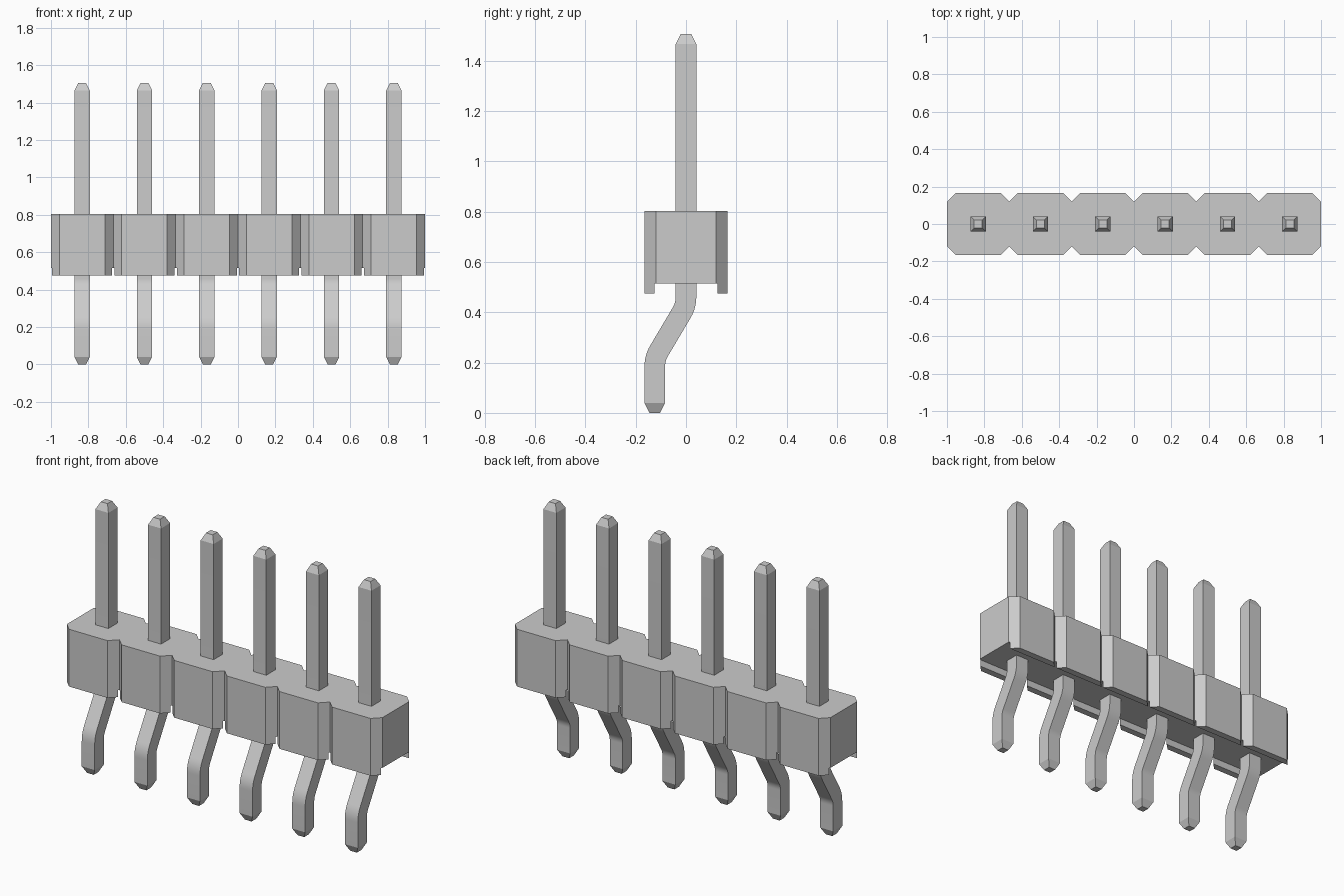
import bpy, bmesh, math

default = bpy.data.objects.get("Cube")
if default:
    bpy.data.objects.remove(default, do_unlink=True)

COUNT = 6
PITCH = 2 / COUNT
grey = bpy.data.materials.new("light_grey")
grey.use_nodes = True
grey.diffuse_color = (0.6, 0.6, 0.6, 1)
grey.node_tree.nodes["Principled BSDF"].inputs["Base Color"].default_value = (0.6, 0.6, 0.6, 1)


def add_object(name, mesh):
    obj = bpy.data.objects.new(name, mesh)
    bpy.context.collection.objects.link(obj)
    return obj


def finish(bm, name):
    bmesh.ops.recalc_face_normals(bm, faces=bm.faces)
    mesh = bpy.data.meshes.new(name)
    bm.to_mesh(mesh)
    bm.free()
    mesh.materials.append(grey)
    return mesh


# Housing: strip of chamfered blocks, extruded upwards
DEPTH, CHAMFER, BASE, TOP = 0.165, 0.045, 0.475, 0.803
front = [(-1, CHAMFER - DEPTH)]
for i in range(COUNT):
    x = -1 + i * PITCH
    front += [(x + CHAMFER, -DEPTH), (x + PITCH - CHAMFER, -DEPTH),
              (x + PITCH, CHAMFER - DEPTH)]
outline = front + [(x, -y) for x, y in reversed(front)]
bm = bmesh.new()
face = bm.faces.new([bm.verts.new((x, y, BASE)) for x, y in outline])
extruded = bmesh.ops.extrude_face_region(bm, geom=[face])
bmesh.ops.translate(bm, vec=(0, 0, TOP - BASE),
                    verts=[v for v in extruded["geom"] if isinstance(v, bmesh.types.BMVert)])
housing = add_object("housing", finish(bm, "housing"))

# Channel along the underside, leaving short feet front and back
bm = bmesh.new()
bmesh.ops.create_cube(bm, size=1)
for v in bm.verts:
    v.co.x *= 2.4
    v.co.y *= 0.252
    v.co.z = 0.515 if v.co.z > 0 else 0.3
cutter = add_object("channel_cutter", finish(bm, "channel_cutter"))
cutter.hide_render = True
cutter.hide_set(True)
cut = housing.modifiers.new("channel", "BOOLEAN")
cut.operation = "DIFFERENCE"
cut.solver = "EXACT"
cut.object = cutter
bpy.context.view_layer.objects.active = housing
bpy.ops.object.modifier_apply(modifier=cut.name)
bpy.data.objects.remove(cutter, do_unlink=True)

# Pin path as (y, z, tilt, half width), from the upper tip to the lower tip
HALF, TIP, OFFSET = 0.041, 0.021, -0.124
TILT, RADIUS, STEPS = math.radians(31), 0.12, 6
path = [(0, 1.505, 0, TIP), (0, 1.465, 0, HALF)]
angles = [TILT * i / STEPS for i in range(STEPS + 1)]
for a in angles:
    path.append((-RADIUS * (1 - math.cos(a)), 0.46 - RADIUS * math.sin(a), a, HALF))
for a in reversed(angles):
    path.append((OFFSET + RADIUS * (1 - math.cos(a)), 0.185 + RADIUS * math.sin(a), a, HALF))
path += [(OFFSET, 0.04, 0, HALF), (OFFSET, 0, 0, TIP)]

# Square section swept along the path
bm = bmesh.new()
rings = []
for y, z, a, h in path:
    rings.append([bm.verts.new((sx * h, y + sy * h * math.cos(a), z - sy * h * math.sin(a)))
                  for sx, sy in ((-1, -1), (1, -1), (1, 1), (-1, 1))])
for r, s in zip(rings, rings[1:]):
    for k in range(4):
        n = (k + 1) % 4
        bm.faces.new((r[k], r[n], s[n], s[k]))
bm.faces.new(rings[0])
bm.faces.new(rings[-1])
pin_mesh = finish(bm, "pin")

# Row of pins sharing one mesh
bpy.ops.object.select_all(action="DESELECT")
for i in range(COUNT):
    pin = add_object(f"pin_{i + 1}", pin_mesh)
    pin.location.x = -1 + (i + 0.5) * PITCH
pin.select_set(True)
bpy.context.view_layer.objects.active = pin
bpy.ops.object.shade_smooth_by_angle(angle=math.radians(15))
